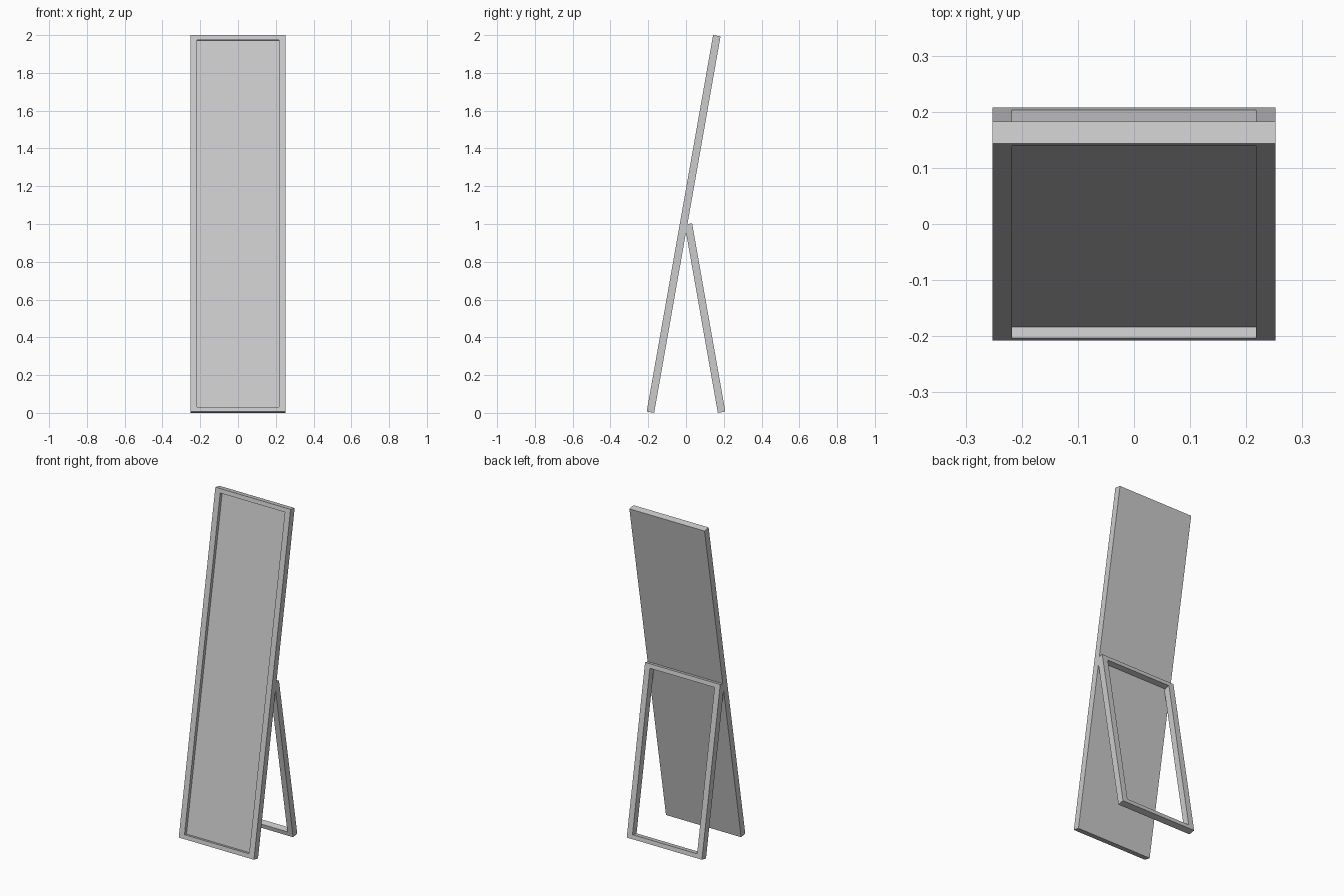
import bpy, bmesh, math
from mathutils import Matrix, Vector

default = bpy.data.objects.get("Cube")
if default:
    bpy.data.objects.remove(default, do_unlink=True)

WIDTH, THICK, TILT = 0.505, 0.04, math.radians(10)
SIDE, RAIL = 0.05, 0.04          # border widths: uprights and cross rails
HALF_DEPTH = 0.208               # reach of the feet to front and back

grey = bpy.data.materials.new("Light grey")
grey.use_nodes = True
grey.diffuse_color = (0.6, 0.6, 0.6, 1)
grey.node_tree.nodes["Principled BSDF"].inputs["Base Color"].default_value = grey.diffuse_color


def slab(height):
    """Upright board standing on z = 0, centred in x and y."""
    bm = bmesh.new()
    bmesh.ops.create_cube(bm, size=1)
    bmesh.ops.scale(bm, verts=bm.verts, vec=(WIDTH, THICK, height))
    bmesh.ops.translate(bm, verts=bm.verts, vec=(0, 0, height / 2))
    return bm


def inset_border(bm, side, height):
    """Inset the front (-1) or back (1) face and return the inner face."""
    face = next(f for f in bm.faces if f.normal.y * side > 0.9)
    bmesh.ops.inset_individual(bm, faces=[face], thickness=SIDE)
    for v in face.verts:
        v.co.z += math.copysign(SIDE - RAIL, v.co.z - height / 2)
    return face


def finish(bm, name, tilt, side):
    """Tilt the board, stand it on the floor and set its outer foot edge."""
    bmesh.ops.rotate(bm, verts=bm.verts, matrix=Matrix.Rotation(tilt, 3, 'X'))
    outer = max(v.co.y * side for v in bm.verts if v.co.z < 0.1)
    low = min(v.co.z for v in bm.verts)
    bmesh.ops.translate(bm, verts=bm.verts, vec=(0, side * (HALF_DEPTH - outer), -low))
    bmesh.ops.recalc_face_normals(bm, faces=bm.faces)
    mesh = bpy.data.meshes.new(name)
    bm.to_mesh(mesh)
    bm.free()
    mesh.materials.append(grey)
    bpy.context.collection.objects.link(bpy.data.objects.new(name, mesh))


# Tall mirror board with a recessed glass panel in the front
height = 2.024
bm = slab(height)
glass = inset_border(bm, -1, height)
result = bmesh.ops.extrude_face_region(bm, geom=[glass])
bmesh.ops.translate(bm, vec=Vector((0, THICK / 2, 0)),
                    verts=[g for g in result["geom"] if isinstance(g, bmesh.types.BMVert)])
if glass.is_valid:
    bmesh.ops.delete(bm, geom=[glass], context='FACES_ONLY')
finish(bm, "mirror_board", -TILT, -1)

# Open rear support frame, half the board's height
height /= 2
bm = slab(height)
openings = [inset_border(bm, side, height) for side in (-1, 1)]
rims = [e for f in openings for e in f.edges]
bmesh.ops.delete(bm, geom=openings, context='FACES_ONLY')
bmesh.ops.bridge_loops(bm, edges=rims)
finish(bm, "support_frame", TILT, 1)
